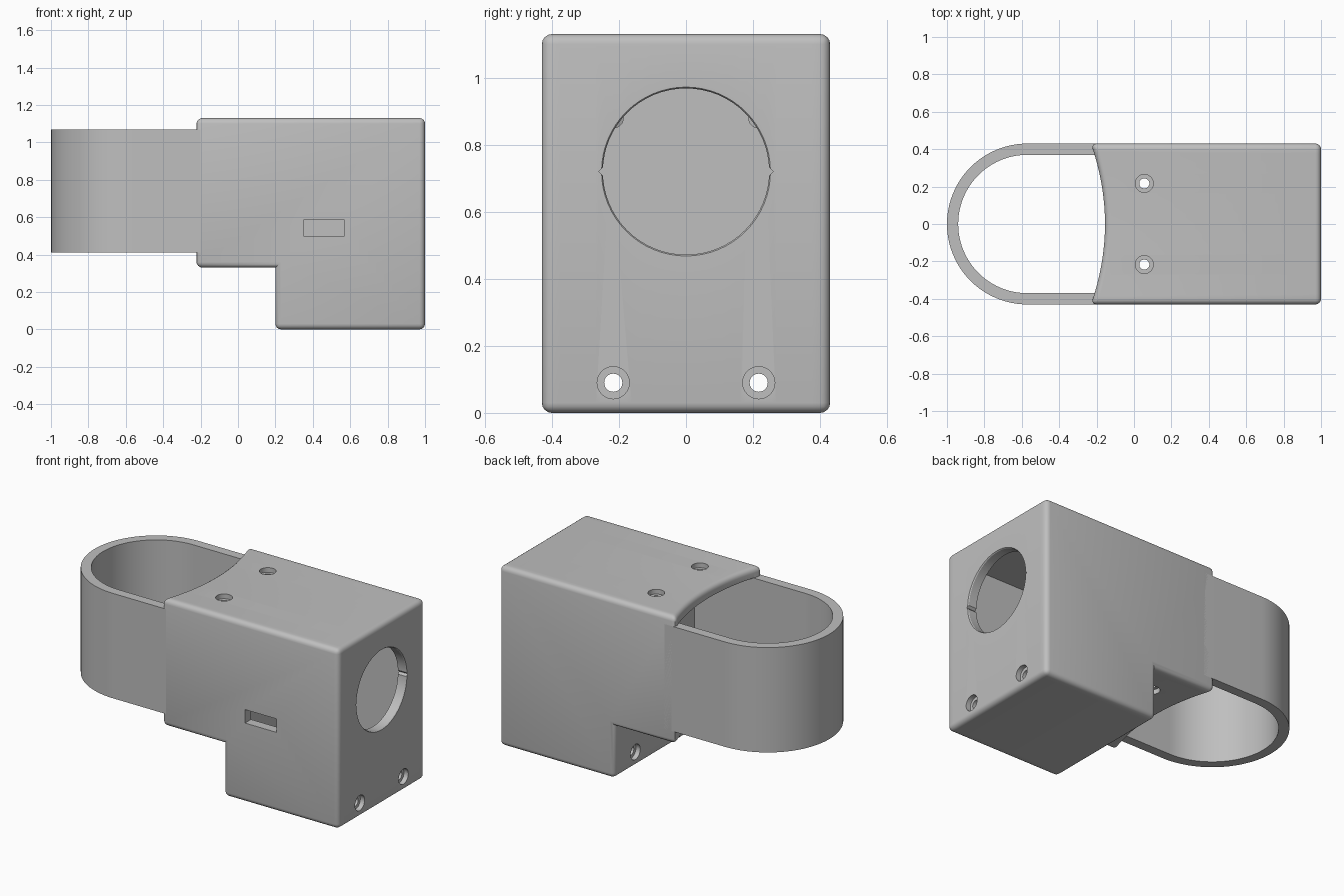
import bpy, bmesh, math
from mathutils import Matrix, Vector

cube = bpy.data.objects.get("Cube")
if cube:
    bpy.data.objects.remove(cube, do_unlink=True)

grey = bpy.data.materials.new("plain grey")
grey.use_nodes = True
colour = (0.52, 0.52, 0.52, 1)
grey.diffuse_color = colour
grey.node_tree.nodes["Principled BSDF"].inputs["Base Color"].default_value = colour

HALF = 0.43       # half width
WALL = 0.06       # wall thickness
INNER = HALF - WALL
TOP = 1.13


def make_object(name, bm):
    bmesh.ops.recalc_face_normals(bm, faces=bm.faces)
    mesh = bpy.data.meshes.new(name)
    bm.to_mesh(mesh)
    bm.free()
    mesh.materials.append(grey)
    obj = bpy.data.objects.new(name, mesh)
    bpy.context.collection.objects.link(obj)
    return obj


def activate(obj):
    bpy.ops.object.select_all(action='DESELECT')
    obj.select_set(True)
    bpy.context.view_layer.objects.active = obj


def cut(target, bm):
    """Subtract a temporary solid from the target."""
    tool = make_object("cutter", bm)
    tool.hide_render = True
    mod = target.modifiers.new("cut", 'BOOLEAN')
    mod.operation = 'DIFFERENCE'
    mod.solver = 'EXACT'
    mod.object = tool
    activate(target)
    bpy.ops.object.modifier_apply(modifier=mod.name)
    bpy.data.objects.remove(tool, do_unlink=True)


def box(lo, hi):
    bm = bmesh.new()
    bmesh.ops.create_cube(bm, size=1)
    lo, hi = Vector(lo), Vector(hi)
    bmesh.ops.scale(bm, vec=hi - lo, verts=bm.verts)
    bmesh.ops.translate(bm, vec=(lo + hi) / 2, verts=bm.verts)
    return bm


def cylinder(centre, radius, depth, axis, sides=32, radius2=None):
    bm = bmesh.new()
    turn = Matrix.Rotation(math.pi / 2, 4, 'Y') if axis == 'X' else Matrix()
    bmesh.ops.create_cone(bm, cap_ends=True, segments=sides, radius1=radius,
                          radius2=radius if radius2 is None else radius2, depth=depth,
                          matrix=Matrix.Translation(centre) @ turn)
    return bm


# Housing: stepped side profile lofted across the width, concave front mouth
bm = bmesh.new()
rings = []
STATIONS = 16
for i in range(STATIONS + 1):
    y = -HALF + 2 * HALF * i / STATIONS
    mouth = -0.155 - 0.075 * (y / HALF) ** 2
    profile = [(mouth, 0.33), (0.2, 0.33), (0.2, 0), (1, 0), (1, TOP), (mouth, TOP)]
    rings.append([bm.verts.new((x, y, z)) for x, z in profile])
for a, b in zip(rings, rings[1:]):
    for k in range(6):
        n = (k + 1) % 6
        bm.faces.new((a[k], a[n], b[n], b[k]))
bm.faces.new(rings[0])
bm.faces.new(rings[-1])
bmesh.ops.recalc_face_normals(bm, faces=bm.faces)
sharp = [e for e in bm.edges if e.is_convex and e.calc_face_angle(0) > 0.6]
bmesh.ops.bevel(bm, geom=sharp, offset=0.03, segments=4, profile=0.5,
                affect='EDGES', clamp_overlap=True)
housing = make_object("housing", bm)

# Front chamber open to the strap, and closed rear chamber
cut(housing, box((-0.6, -INNER, 0.39), (0.2, INNER, 1.07)))
cut(housing, box((0.26, -INNER, 0.06), (0.94, INNER, 1.07)))

# Round window with small side notches and a softened rim
cut(housing, cylinder((1, 0, 0.72), 0.248, 0.3, 'X', 64))
cut(housing, cylinder((1, 0, 0.72), 0.242, 0.03, 'X', 64, 0.262))
for s in (-1, 1):
    cut(housing, cylinder((1, s * 0.245, 0.72), 0.015, 0.3, 'X', 4))

# Side slot
cut(housing, box((0.35, -0.6, 0.5), (0.57, -0.3, 0.585)))

# Counterbored screw holes, top to floor and rear to step, plus partition holes
for s in (-1, 1):
    y = s * 0.217
    cut(housing, cylinder((0.055, y, 0.7), 0.027, 1.4, 'Z'))
    cut(housing, cylinder((0.055, y, TOP), 0.048, 0.06, 'Z'))
    cut(housing, cylinder((0.055, y, 0.33), 0.048, 0.06, 'Z'))
    cut(housing, cylinder((0.6, y, 0.09), 0.027, 1.4, 'X'))
    cut(housing, cylinder((1, y, 0.09), 0.048, 0.06, 'X'))
    cut(housing, cylinder((0.2, y, 0.09), 0.048, 0.06, 'X'))
    cut(housing, cylinder((0.23, y, 0.88), 0.03, 0.2, 'X'))

# Strap loop: U-shaped band running into the housing sides
bm = bmesh.new()
CENTRE, ARC = -0.57, 48
path = [(-0.15, 1.0, 0.0)]
path += [(CENTRE, math.cos(math.pi * i / ARC), math.sin(math.pi * i / ARC))
         for i in range(ARC + 1)]
path += [(-0.15, -1.0, 0.0)]
sections = []
for x, c, s in path:
    sections.append([bm.verts.new((x - r * s, r * c, z))
                     for r, z in ((HALF, 0.41), (HALF, 1.07), (INNER, 1.07), (INNER, 0.41))])
for a, b in zip(sections, sections[1:]):
    for k in range(4):
        n = (k + 1) % 4
        bm.faces.new((a[k], a[n], b[n], b[k]))
bm.faces.new(sections[0])
bm.faces.new(sections[-1])
strap = make_object("strap_loop", bm)

for obj in (housing, strap):
    activate(obj)
    bpy.ops.object.shade_smooth_by_angle(angle=math.radians(30))
